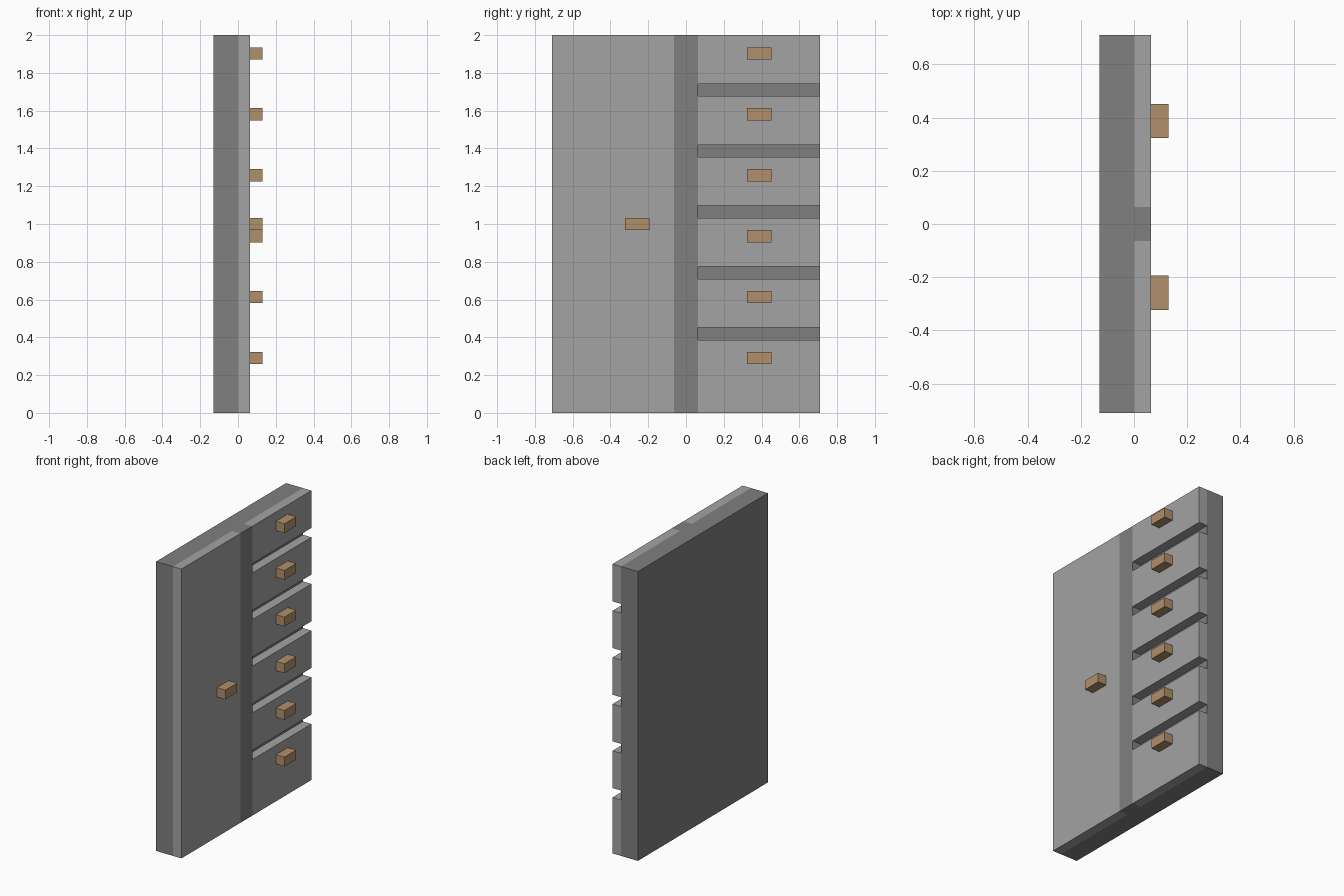
import bpy
import bmesh
from mathutils import Vector

if "Cube" in bpy.data.objects:
    bpy.data.objects.remove(bpy.data.objects["Cube"])

U = 2 / 31  # the whole model sits on a grid of this unit


def material(name, rgb):
    m = bpy.data.materials.new(name)
    m.diffuse_color = (*rgb, 1)
    m.use_nodes = True
    m.node_tree.nodes["Principled BSDF"].inputs["Base Color"].default_value = m.diffuse_color
    return m


LIGHT = material("light grey", (0.367, 0.367, 0.367))
DARK = material("dark grey", (0.214, 0.214, 0.214))
WOOD = material("tan", (0.434, 0.275, 0.147))


def box(name, lo, hi, mat):
    """Box between two corners given in grid units."""
    lo, hi = Vector(lo) * U, Vector(hi) * U
    bm = bmesh.new()
    bmesh.ops.create_cube(bm, size=1)
    bmesh.ops.scale(bm, vec=hi - lo, verts=bm.verts)
    bmesh.ops.translate(bm, vec=(lo + hi) / 2, verts=bm.verts)
    mesh = bpy.data.meshes.new(name)
    bm.to_mesh(mesh)
    bm.free()
    mesh.materials.append(mat)
    ob = bpy.data.objects.new(name, mesh)
    bpy.context.collection.objects.link(ob)
    return ob


# Cabinet body and the upright between door and drawers
box("cabinet_body", (-2, -11, 0), (0, 11, 31), DARK)
box("centre_upright", (0, -1, 0), (1, 1, 31), DARK)

# Tall door with its handle
box("door", (0, -11, 0), (1, -1, 31), LIGHT)
box("door_handle", (1, -5, 15), (2, -3, 16), WOOD)

# Six drawers with open gaps between; the lowest is taller
for i in range(6):
    top = 6 + 5 * i
    bottom = top - 4 if i else 0
    box(f"drawer_{i + 1}", (0, 1, bottom), (1, 11, top), LIGHT)
    box(f"drawer_handle_{i + 1}", (1, 5, top - 2), (2, 7, top - 1), WOOD)
